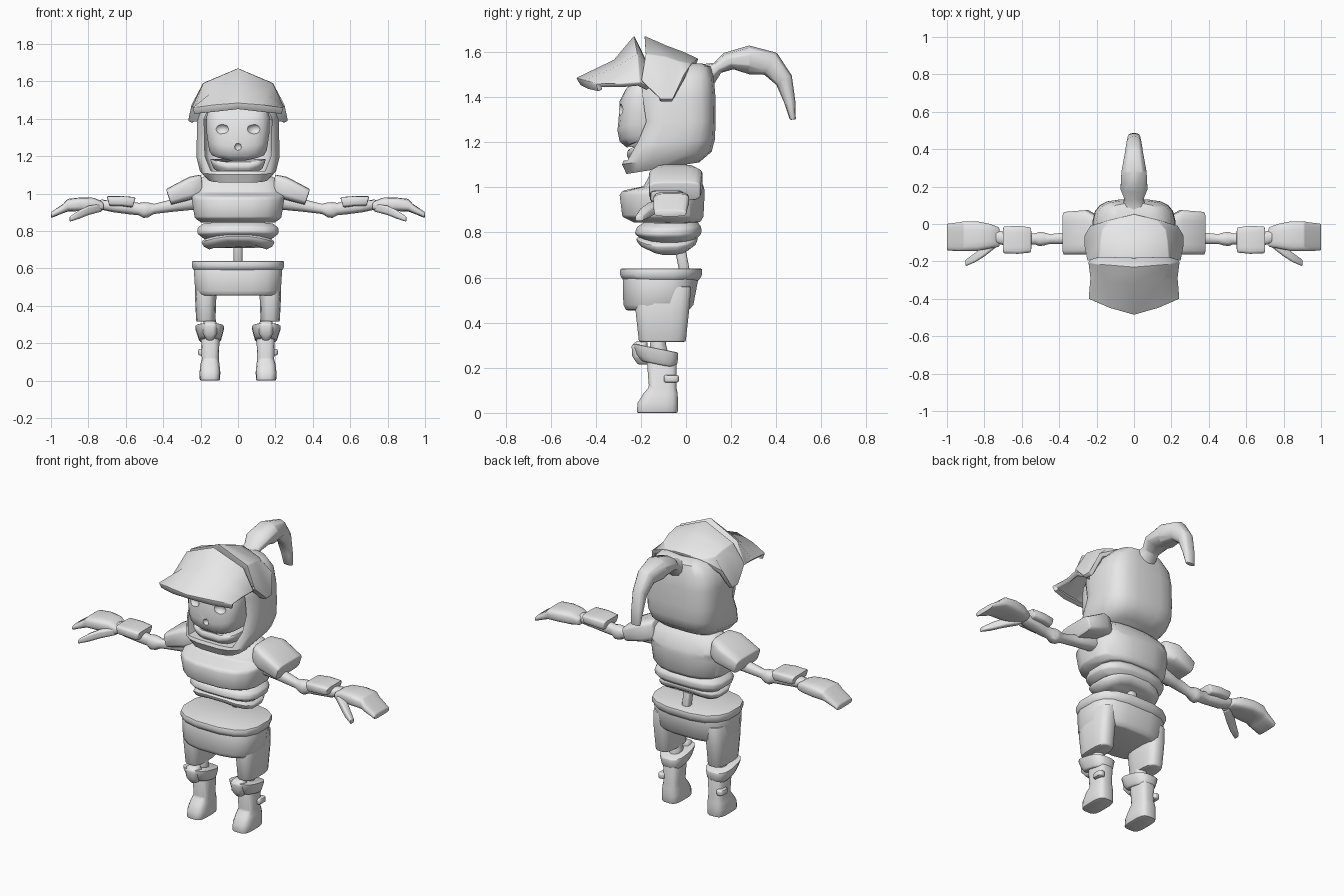
import bpy, bmesh
from math import cos, sin, pi, radians, copysign
from mathutils import Vector

cube = bpy.data.objects.get("Cube")
if cube:
    bpy.data.objects.remove(cube, do_unlink=True)

GREY = (0.8, 0.8, 0.8, 1)
mat = bpy.data.materials.new("plain_grey")
mat.use_nodes = True
mat.diffuse_color = GREY
mat.node_tree.nodes["Principled BSDF"].inputs["Base Color"].default_value = GREY


def make(name, bm):
    bmesh.ops.recalc_face_normals(bm, faces=bm.faces)
    me = bpy.data.meshes.new(name)
    bm.to_mesh(me)
    bm.free()
    me.materials.append(mat)
    ob = bpy.data.objects.new(name, me)
    bpy.context.collection.objects.link(ob)
    return ob


def select(ob):
    bpy.ops.object.select_all(action='DESELECT')
    ob.select_set(True)
    bpy.context.view_layer.objects.active = ob


def finish(ob, bevel=0.008):
    """Soften the hard rims, then smooth the shading."""
    select(ob)
    if bevel:
        m = ob.modifiers.new("bevel", 'BEVEL')
        m.width, m.segments, m.limit_method = bevel, 2, 'ANGLE'
        m.angle_limit = radians(38)
        bpy.ops.object.modifier_apply(modifier=m.name)
    bpy.ops.object.shade_smooth_by_angle(angle=radians(42))
    return ob


def cut(ob, tool):
    """Subtract the tool from the part and remove the tool."""
    select(ob)
    m = ob.modifiers.new("cut", 'BOOLEAN')
    m.operation, m.object, m.solver = 'DIFFERENCE', tool, 'EXACT'
    bpy.ops.object.modifier_apply(modifier=m.name)
    bpy.data.objects.remove(tool, do_unlink=True)


def loft(name, rings, n=16, p=3.5, bow=0, bevel=0.008, raw=False):
    """Skin rounded-box sections; each ring is centre, half axis u, half axis v."""
    bm = bmesh.new()
    loops = []
    for c, u, v in rings:
        loop = []
        for i in range(n):
            t = 2 * pi * (i + 0.5) / n
            a, b = (copysign(abs(f) ** (2 / p), f) for f in (cos(t), sin(t)))
            loop.append(bm.verts.new(Vector(c) + Vector(u) * a + Vector(v) * b
                                     + Vector((0, 0, bow * a * a))))
        loops.append(loop)
    for lo, hi in zip(loops, loops[1:]):
        for i in range(n):
            j = (i + 1) % n
            bm.faces.new((lo[i], lo[j], hi[j], hi[i]))
    bm.faces.new(loops[0])
    bm.faces.new(loops[-1])
    ob = make(name, bm)
    return ob if raw else finish(ob, bevel)


def level(z, rx, y0, y1, x=0, tilt=0):
    """Horizontal section from front y0 to back y1."""
    h = (y1 - y0) / 2
    return (x, (y0 + y1) / 2, z), (rx, 0, 0), (0, h, tilt * h)


def upright(s, x, y, z, ry, rz, lean=0):
    """Section across an arm, on the side given by s."""
    return (s * x, y, z), (0, ry, 0), (s * lean * rz, 0, rz)


def plate(name, rows, thickness):
    """Symmetric folded sheet; each row lists points from the middle outward."""
    bm = bmesh.new()
    grid = []
    for row in rows:
        pts = [(-x, y, z) for x, y, z in reversed(row[1:])] + list(row)
        grid.append([bm.verts.new(q) for q in pts])
    for a, b in zip(grid, grid[1:]):
        for i in range(len(a) - 1):
            bm.faces.new((a[i], a[i + 1], b[i + 1], b[i]))
    ob = make(name, bm)
    if sum(f.normal.z for f in ob.data.polygons) < 0:
        ob.data.flip_normals()
    select(ob)
    m = ob.modifiers.new("thick", 'SOLIDIFY')
    m.thickness, m.offset, m.use_even_offset = thickness, -1, True
    bpy.ops.object.modifier_apply(modifier=m.name)
    return finish(ob, 0.005)


def ball(name, loc, size):
    bm = bmesh.new()
    bmesh.ops.create_icosphere(bm, subdivisions=2, radius=1)
    for v in bm.verts:
        v.co = Vector(loc) + Vector(a * b for a, b in zip(v.co, size))
    return make(name, bm)


# Torso: chest with a jutting breast, two rib bands and the spine
loft("chest", [level(.845, .20, -.235, .065), level(.87, .235, -.285, .08),
               level(.965, .25, -.297, .085), level(.985, .25, -.285, .085),
               level(1.005, .25, -.19, .08), level(1.06, .235, -.16, .055),
               level(1.1, .17, -.12, .02)], p=2.7)
loft("upper_rib", [level(.765, .18, -.19, .04), level(.795, .22, -.23, .07),
                   level(.825, .22, -.22, .07), level(.85, .19, -.18, .05)], p=2.8, bow=-.01)
loft("lower_rib", [level(.735, .155, -.17, .02), level(.75, .185, -.21, .045),
                   level(.775, .20, -.225, .055), level(.795, .175, -.19, .04)], p=2.8, bow=-.035)
loft("spine", [level(.62, .025, -.03, .02), level(.80, .025, -.065, -.015)], n=8)

# Shorts: belt, full seat, trouser legs
loft("belt", [level(.583, .235, -.275, .055), level(.607, .25, -.295, .072),
              level(.64, .25, -.295, .075)], p=2.7)
loft("shorts_seat", [level(.455, .215, -.268, .015), level(.48, .232, -.28, .035),
                     level(.60, .24, -.282, .058)], p=2.9)

for side, s in (("left", 1), ("right", -1)):
    # Legs
    loft(side + "_shorts_leg", [level(.315, .052, -.21, 0, s * .172),
                                level(.45, .058, -.225, .015, s * .173),
                                level(.56, .06, -.22, .025, s * .168)], p=3)
    loft(side + "_shin_bone", [level(.24, .03, -.14, -.07, s * .15),
                               level(.30, .04, -.165, -.085, s * .15),
                               level(.34, .03, -.15, -.09, s * .15),
                               level(.48, .03, -.12, -.06, s * .15)], n=8, p=2)
    loft(side + "_boot", [level(0, .055, -.22, -.035, s * .15),
                          level(.045, .056, -.215, -.035, s * .15),
                          level(.085, .052, -.19, -.036, s * .15),
                          level(.115, .046, -.165, -.042, s * .148),
                          level(.24, .05, -.175, -.04, s * .148)])
    loft(side + "_boot_cuff", [level(.215, .058, -.20, -.05, s * .15, -.2),
                               level(.24, .065, -.225, -.036, s * .15, -.2),
                               level(.288, .08, -.238, -.033, s * .152, -.2)], p=2.9)
    loft(side + "_knee_guard", [level(.215, .018, -.215, -.16, s * .15),
                                level(.25, .038, -.24, -.16, s * .15),
                                level(.30, .042, -.243, -.17, s * .15),
                                level(.318, .03, -.22, -.17, s * .15)], n=8)
    loft(side + "_boot_strap", [level(.135, .022, -.10, -.03, s * .192),
                                level(.168, .022, -.10, -.03, s * .192)], n=8)

    # Shoulder and arm
    loft(side + "_shoulder_pad", [upright(s, .19, -.05, 1.045, .09, .058, .15),
                                  upright(s, .25, -.045, 1.03, .12, .06, .2),
                                  upright(s, .372, -.05, .982, .115, .042, .32)], p=5)
    loft(side + "_upper_arm", [upright(s, .22, -.07, .96, .045, .045),
                               upright(s, .34, -.075, .938, .034, .034),
                               upright(s, .45, -.08, .918, .027, .027),
                               upright(s, .48, -.08, .913, .036, .040),
                               upright(s, .505, -.08, .912, .040, .042),
                               upright(s, .53, -.08, .917, .03, .033),
                               upright(s, .58, -.08, .925, .035, .036),
                               upright(s, .67, -.08, .933, .04, .032),
                               upright(s, .74, -.07, .942, .035, .026)], n=10, p=2.4)
    loft(side + "_forearm_guard", [upright(s, .555, -.085, .953, .068, .028, -.3),
                                   upright(s, .62, -.085, .96, .075, .027),
                                   upright(s, .695, -.085, .96, .072, .026, .3)], p=5)
    loft(side + "_hand", [upright(s, .72, -.07, .933, .052, .022),
                          upright(s, .77, -.065, .942, .066, .036),
                          upright(s, .84, -.065, .943, .08, .037),
                          upright(s, .91, -.065, .938, .08, .034),
                          upright(s, .935, -.068, .92, .078, .025),
                          upright(s, 1.0, -.07, .885, .072, .016)])
    loft(side + "_thumb", [upright(s, .73, -.09, .925, .03, .022),
                           upright(s, .80, -.145, .91, .03, .026),
                           upright(s, .85, -.18, .888, .026, .024),
                           upright(s, .90, -.208, .863, .018, .014)], n=8)

# Helmet shell with the face opening
helmet = loft("helmet", [level(1.085, .165, -.265, .06, tilt=.16),
                         level(1.13, .205, -.285, .115, tilt=.14),
                         level(1.20, .224, -.25, .13, tilt=.08),
                         level(1.29, .222, -.205, .132),
                         level(1.40, .22, -.225, .132),
                         level(1.48, .205, -.215, .125),
                         level(1.535, .15, -.18, .11),
                         level(1.55, .10, -.14, .07)], n=20, raw=True)
cut(helmet, loft("face_cutter", [level(1.12, .145, -.5, -.03),
                                 level(1.20, .178, -.5, -.03),
                                 level(1.40, .182, -.5, -.03),
                                 level(1.45, .16, -.5, -.03)], p=9, raw=True))
finish(helmet, 0)

# Skull with sockets and nose hole, and the jaw
skull = loft("skull", [level(1.175, .14, -.265, -.05), level(1.20, .155, -.295, -.05),
                       level(1.25, .163, -.305, -.04), level(1.30, .17, -.30, -.04),
                       level(1.38, .17, -.295, -.04), level(1.43, .155, -.27, -.05),
                       level(1.46, .12, -.24, -.06)], n=20, p=3, bow=.03, raw=True)
for x in (-.09, .09):
    cut(skull, ball("socket_cutter", (x, -.315, 1.345), (.046, .045, .032)))
cut(skull, ball("nose_cutter", (0, -.312, 1.25), (.02, .025, .022)))
finish(skull, 0)
loft("jaw", [level(1.10, .13, -.24, -.06), level(1.135, .145, -.265, -.06),
             level(1.158, .15, -.26, -.06)], bow=.03)

# Pointed visor and winged crown
plate("visor", [[(0, -.465, 1.45), (.13, -.435, 1.435), (.235, -.39, 1.425)],
                [(0, -.487, 1.485), (.13, -.45, 1.475), (.245, -.40, 1.46)],
                [(0, -.32, 1.565), (.15, -.31, 1.535), (.235, -.29, 1.46)],
                [(0, -.23, 1.672), (.187, -.215, 1.592), (.245, -.205, 1.465)],
                [(0, -.155, 1.52), (.15, -.155, 1.51), (.22, -.16, 1.44)]], .025)
plate("crown", [[(0, -.145, 1.53), (.13, -.145, 1.52), (.22, -.17, 1.47)],
                [(0, -.185, 1.672), (.187, -.18, 1.592), (.25, -.20, 1.475)],
                [(0, -.09, 1.63), (.18, -.09, 1.58), (.268, -.11, 1.39)],
                [(0, -.01, 1.60), (.17, -.03, 1.56), (.266, -.06, 1.39)],
                [(0, .055, 1.57), (.12, .025, 1.55), (.235, -.01, 1.50)]], .025)

# Curling plume: y, z, half width, half height, direction in degrees
path = [(.03, 1.46, .10, .08, 30), (.10, 1.505, .06, .05, 35), (.14, 1.53, .055, .027, 35),
        (.19, 1.56, .075, .042, 30), (.28, 1.565, .07, .064, 0), (.375, 1.548, .05, .056, -30),
        (.435, 1.475, .04, .04, -58), (.46, 1.38, .036, .025, -78), (.474, 1.30, .03, .013, -85)]
loft("plume", [((0, y, z), (w, 0, 0), (0, -h * sin(radians(d)), h * cos(radians(d))))
               for y, z, w, h, d in path], n=10, p=2.4, bevel=.005)
